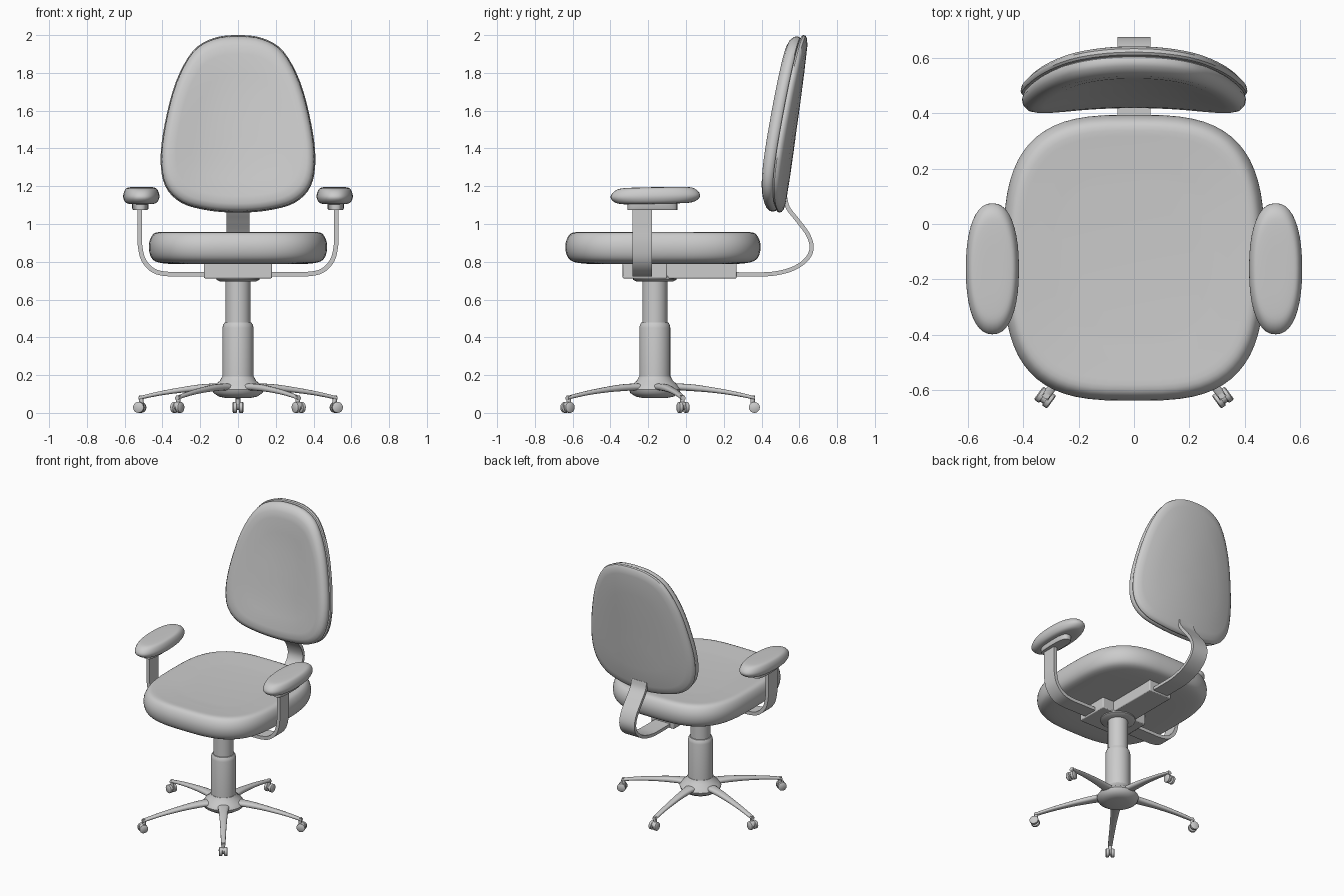
import bpy, bmesh, math
from math import sin, cos, pi
from mathutils import Vector

if "Cube" in bpy.data.objects:
    bpy.data.objects.remove(bpy.data.objects["Cube"])


def loft(name, rings, angle=40):
    """Skin a list of equal-length closed rings and cap both ends."""
    bm = bmesh.new()
    vs = [[bm.verts.new(p) for p in r] for r in rings]
    n = len(rings[0])
    for a, b in zip(vs, vs[1:]):
        for i in range(n):
            j = (i + 1) % n
            bm.faces.new((a[i], a[j], b[j], b[i]))
    bm.faces.new(vs[0])
    bm.faces.new(vs[-1])
    bmesh.ops.recalc_face_normals(bm, faces=bm.faces)
    me = bpy.data.meshes.new(name)
    bm.to_mesh(me)
    bm.free()
    ob = bpy.data.objects.new(name, me)
    bpy.context.collection.objects.link(ob)
    bpy.ops.object.select_all(action='DESELECT')
    ob.select_set(True)
    bpy.context.view_layer.objects.active = ob
    bpy.ops.object.shade_smooth_by_angle(angle=math.radians(angle))
    return ob


def spline(pts, n=6, closed=False):
    """Catmull-Rom curve through the points."""
    pts = [Vector(p) for p in pts]
    m = len(pts)
    get = (lambda i: pts[i % m]) if closed else (lambda i: pts[max(0, min(m - 1, i))])
    out = []
    for i in range(m if closed else m - 1):
        a, b, c, d = (get(i + k) for k in (-1, 0, 1, 2))
        for s in range(n):
            t = s / n
            out.append(0.5 * (2 * b + (c - a) * t + (2 * a - 5 * b + 4 * c - d) * t * t
                              + (3 * b - a - 3 * c + d) * t ** 3))
    return out if closed else out + [pts[-1]]


def oval(rx, ry, power=2, n=48):
    """Superellipse outline."""
    f = lambda v: math.copysign(abs(v) ** (2 / power), v)
    return [(rx * f(cos(2 * pi * i / n)), ry * f(sin(2 * pi * i / n))) for i in range(n)]


def lathe(name, profile, x=0, y=0, n=32):
    return loft(name, [[(x + r * a, y + r * b, z) for a, b in oval(1, 1, n=n)] for r, z in profile])


def box(name, x0, x1, y0, y1, z0, z1):
    ob = loft(name, [[(x0, y0, z), (x1, y0, z), (x1, y1, z), (x0, y1, z)] for z in (z0, z1)])
    mod = ob.modifiers.new("bevel", 'BEVEL')
    mod.width, mod.segments = 0.006, 2
    return ob


def ribbon(name, path, thick, lo, hi, place):
    """Flat bar along a 2D path; place(u, v, w) maps to 3D, w runs across the width."""
    pts = spline(path)
    rings = []
    for i, p in enumerate(pts):
        t = (pts[min(i + 1, len(pts) - 1)] - pts[max(i - 1, 0)]).normalized()
        nrm = Vector((-t.y, t.x)) * thick / 2
        a, b = p + nrm, p - nrm
        rings.append([place(a.x, a.y, lo), place(a.x, a.y, hi), place(b.x, b.y, hi), place(b.x, b.y, lo)])
    return loft(name, rings)


CY = -0.165  # column centre

# Seat cushion, slightly dished
outline = oval(0.472, 0.517, 3.1, 64)
seat_profile = spline([(0.55, 0.947), (0.80, 0.954), (0.92, 0.955), (0.975, 0.93), (1.0, 0.885),
                       (0.985, 0.835), (0.93, 0.803), (0.80, 0.79), (0.6, 0.787)], 3)
loft("seat", [[(x * s, y * s - 0.122, z) for x, y in outline] for s, z in seat_profile])

# Backrest: egg outline, bent forward at the sides and tilted back
half = [(0.13, 1.984), (0.24, 1.915), (0.33, 1.75), (0.388, 1.53), (0.41, 1.34),
        (0.385, 1.2), (0.30, 1.112), (0.16, 1.072)]
egg = spline([(0, 2.0)] + half + [(0, 1.06)] + [(-x, z) for x, z in reversed(half)], 4, True)


def back_layer(name, profile):
    rings = []
    for s, d in profile:
        ring = []
        for x, z in egg:
            x, z = x * s, 1.5 + (z - 1.5) * s
            ring.append((x, 0.412 + 0.137 * (z - 1.07) - 0.3 * x * x + d, z))
        rings.append(ring)
    loft(name, rings)


back_layer("backrest_cushion", [(0.1, 0.012), (0.35, 0.011), (0.6, 0.007), (0.8, 0.0), (0.89, 0.002),
                                (0.945, 0.013), (0.98, 0.033), (0.988, 0.05), (0.975, 0.066),
                                (0.95, 0.072), (0.5, 0.073), (0.1, 0.073)])
back_layer("backrest_shell", [(0.1, 0.07), (0.5, 0.07), (0.96, 0.07), (0.99, 0.073), (1.0, 0.082),
                              (0.992, 0.095), (0.96, 0.105), (0.88, 0.111), (0.6, 0.114), (0.3, 0.115), (0.1, 0.115)])

# Curved bar carrying the backrest
ribbon("back_support", [(0.2, 0.735), (0.36, 0.733), (0.47, 0.738), (0.57, 0.765), (0.64, 0.815), (0.665, 0.875),
                        (0.645, 0.945), (0.59, 1.02), (0.54, 1.085), (0.525, 1.14)],
       0.022, -0.06, 0.06, lambda u, v, w: (w, u, v))

# Mechanism under the seat
box("mechanism_cross", -0.18, 0.18, -0.335, -0.10, 0.712, 0.795)
box("mechanism_rail", -0.09, 0.09, -0.11, 0.268, 0.712, 0.795)
lathe("mechanism_flange", [(0.095, 0.695), (0.115, 0.705), (0.115, 0.725)], y=CY)

# Armrests, one each side
for s, side in ((-1, "left"), (1, "right")):
    ribbon("arm_bar_" + side, [(0.15, 0.735), (0.28, 0.735), (0.38, 0.736), (0.45, 0.755), (0.50, 0.81),
                               (0.519, 0.89), (0.52, 0.98), (0.52, 1.09)],
           0.024, -0.283, -0.18, lambda u, v, w: (s * u, w, v))
    plate = oval(0.043, 0.132, 3, 32)
    loft("arm_plate_" + side, [[(s * 0.517 + x * k, y - 0.178, z) for x, y in plate]
                               for k, z in ((0.9, 1.075), (1, 1.082), (1, 1.125))])
    pad = oval(0.096, 0.237, 2.3, 40)
    pad_profile = spline([(0.45, 1.108), (0.72, 1.108), (0.90, 1.118), (1.0, 1.143), (0.95, 1.17),
                          (0.82, 1.189), (0.6, 1.194), (0.3, 1.195)], 3)
    loft("arm_pad_" + side, [[(s * 0.512 + x * k, y * k - 0.162, z + 0.02 * y * k) for x, y in pad]
                             for k, z in pad_profile])

# Gas column and base hub
lathe("column_upper", [(0.066, 0.45), (0.066, 0.715)], y=CY)
lathe("column_lower", [(0.082, 0.15), (0.082, 0.45), (0.079, 0.465), (0.072, 0.478), (0.06, 0.48)], y=CY)
lathe("base_hub", [(0.07, 0.08), (0.1, 0.086), (0.13, 0.105), (0.137, 0.125), (0.122, 0.148),
                   (0.096, 0.17), (0.084, 0.192), (0.07, 0.194)], y=CY)

# Five arched legs with casters
for k in range(5):
    a = 2 * pi * k / 5
    out = Vector((sin(a), cos(a), 0))
    side = Vector((cos(a), -sin(a), 0))
    base = Vector((0, CY, 0))

    def at(r, w, z, shift=1.0):
        return base + out * r + side * w + Vector((0, -0.02 * shift, z))

    leg = spline([(0.06, 0.135, 0.05), (0.14, 0.137, 0.034), (0.26, 0.128, 0.025), (0.40, 0.109, 0.019),
                  (0.50, 0.09, 0.016), (0.55, 0.078, 0.014)], 4)
    loft("leg_%d" % k, [[at(r, w * x, z + min(w, 0.028) * 0.65 * y, r / 0.55) for x, y in oval(1, 1, 2.6, 16)]
                        for r, z, w in leg])
    stem = at(0.538, 0, 0)
    lathe("caster_stem_%d" % k, [(0.012, 0.03), (0.012, 0.092)], stem.x, stem.y, 12)
    for w0, tag in ((-0.029, "a"), (0.005, "b")):
        loft("caster_wheel_%d%s" % (k, tag),
             [[at(0.547 + q * x, w, 0.029 + q * y) for x, y in oval(1, 1, n=20)]
              for w, q in ((w0, 0.024), (w0 + 0.004, 0.029), (w0 + 0.02, 0.029), (w0 + 0.024, 0.024))])
    # Fender between the wheels
    loft("caster_body_%d" % k, [[at(0.547 + 0.022 * x, w, 0.036 + 0.022 * y) for x, y in oval(1, 1, n=16)]
                                for w in (-0.012, 0.012)])
